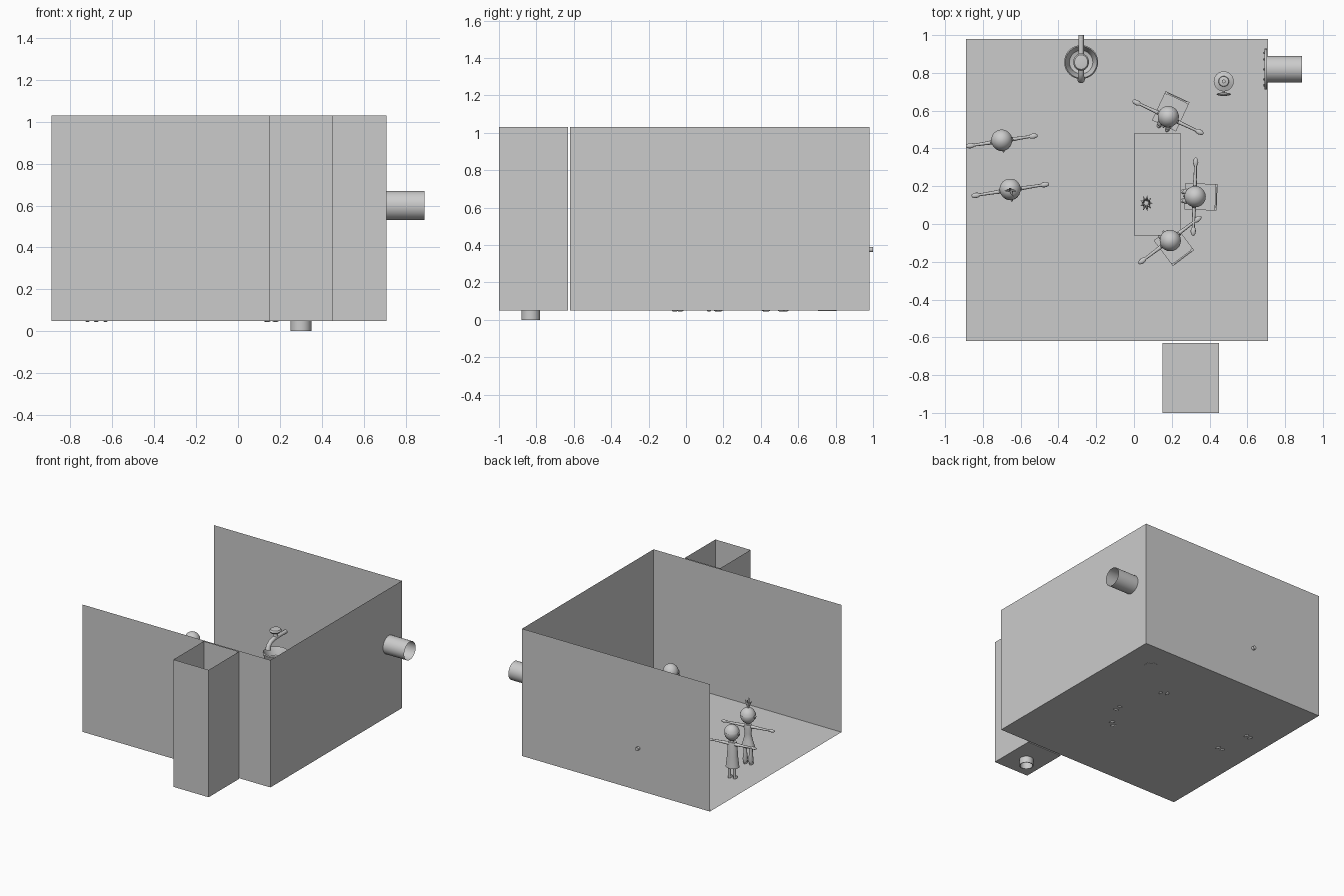
import bpy, bmesh, math
from mathutils import Matrix, Vector

if "Cube" in bpy.data.objects:
    bpy.data.objects.remove(bpy.data.objects["Cube"])

grey = bpy.data.materials.new("plain grey")
grey.diffuse_color = (0.6, 0.6, 0.6, 1)
grey.use_nodes = True
grey.node_tree.nodes["Principled BSDF"].inputs["Base Color"].default_value = grey.diffuse_color
I = Matrix.Identity(4)


def place(x, y, deg=0, z=0):
    return Matrix.Translation((x, y, z)) @ Matrix.Rotation(math.radians(deg), 4, 'Z')


def finish(name, bm, M=I, smooth=True, fix=True):
    if fix:
        bmesh.ops.recalc_face_normals(bm, faces=bm.faces)
    bm.transform(M)
    me = bpy.data.meshes.new(name)
    bm.to_mesh(me)
    bm.free()
    me.materials.append(grey)
    ob = bpy.data.objects.new(name, me)
    bpy.context.collection.objects.link(ob)
    if smooth:
        bpy.ops.object.select_all(action='DESELECT')
        ob.select_set(True)
        bpy.context.view_layer.objects.active = ob
        bpy.ops.object.shade_smooth_by_angle(angle=math.radians(40))
    return ob


def box(name, lo, hi, M=I, skip=()):
    """Box between two corners; faces whose outward direction is in skip are left out."""
    lo, hi = Vector(lo), Vector(hi)
    bm = bmesh.new()
    bmesh.ops.create_cube(bm, size=1)
    bm.normal_update()
    gone = [f for f in bm.faces if any(f.normal.dot(Vector(s)) > 0.9 for s in skip)]
    bmesh.ops.delete(bm, geom=gone, context='FACES_ONLY')
    for v in bm.verts:
        v.co = Vector([(a + b) / 2 + c * (b - a) for a, b, c in zip(lo, hi, v.co)])
    return finish(name, bm, M, False, not skip)


def ball(name, c, r, M=I, seg=16):
    bm = bmesh.new()
    bmesh.ops.create_uvsphere(bm, u_segments=seg, v_segments=seg // 2 + 2, radius=1)
    return finish(name, bm, M @ Matrix.Translation(c) @ Matrix.Diagonal((*r, 1)))


def lathe(name, prof, M=I, seg=24, sx=1, sy=1):
    """Turn (radius, height) points around z."""
    bm = bmesh.new()
    rings = [[bm.verts.new((r * sx * math.cos(2 * math.pi * i / seg),
                            r * sy * math.sin(2 * math.pi * i / seg), z))
              for i in range(seg)] for r, z in prof]
    for a, b in zip(rings, rings[1:]):
        for i in range(seg):
            bm.faces.new((a[i], a[(i + 1) % seg], b[(i + 1) % seg], b[i]))
    bmesh.ops.remove_doubles(bm, verts=bm.verts, dist=1e-5)
    return finish(name, bm, M)


def sweep(name, pts, radii, M=I, seg=10):
    """Round tube through points, capped at both ends."""
    pts = [Vector(p) for p in pts]
    bm = bmesh.new()
    rings = []
    for i, p in enumerate(pts):
        t = pts[min(i + 1, len(pts) - 1)] - pts[max(i - 1, 0)]
        q = t.to_track_quat('Z', 'Y')
        rings.append([bm.verts.new(p + q @ Vector((radii[i] * math.cos(a), radii[i] * math.sin(a), 0)))
                      for a in [2 * math.pi * k / seg for k in range(seg)]])
    for a, b in zip(rings, rings[1:]):
        for i in range(seg):
            bm.faces.new((a[i], a[(i + 1) % seg], b[(i + 1) % seg], b[i]))
    bm.faces.new(rings[0][::-1])
    bm.faces.new(rings[-1])
    return finish(name, bm, M)


# room shell: open top and open left side, sheet walls
box("room_shell", (-0.89, -0.62, 0.05), (0.71, 0.98, 1.03), skip=((0, 0, 1), (-1, 0, 0)))
# shaft on the front with its drain
box("front_shaft", (0.15, -1.0, 0.05), (0.45, -0.63, 1.03), skip=((0, 0, 1),))
lathe("shaft_drain", [(0.044, 0.0), (0.05, 0.0), (0.05, 0.055), (0.044, 0.055), (0.044, 0.0)],
      place(0.30, -0.83), 32)

# duct through the right wall, with bolted flange inside
to_x = Matrix.Translation((0.71, 0.82, 0.6)) @ Matrix.Rotation(math.pi / 2, 4, 'Y')
lathe("wall_duct", [(0.07, -0.015), (0.07, 0.18)], to_x, 32)
lathe("duct_flange", [(0.07, -0.018), (0.108, -0.018), (0.108, -0.006), (0.07, -0.006), (0.07, -0.018)],
      to_x, 32)
for k in range(10):
    a = 2 * math.pi * k / 10
    ball("flange_bolt", (0.09 * math.cos(a), 0.09 * math.sin(a), -0.02), (0.007,) * 3, to_x, 8)

# wash basin with tap
B = place(-0.28, 0.857)
lathe("basin", [(0, 0.05), (0.06, 0.05), (0.05, 0.07), (0.035, 0.12), (0.045, 0.16), (0.075, 0.20),
                (0.086, 0.25), (0.09, 0.262), (0.084, 0.268), (0.075, 0.25), (0.062, 0.21), (0, 0.19)], B, 32)
sweep("tap_pipe", [(0, 0.143, 0.375), (0, 0.04, 0.375), (0, -0.02, 0.375), (0, -0.06, 0.365),
                   (0, -0.085, 0.345), (0, -0.092, 0.315)], [0.014, 0.014, 0.016, 0.016, 0.017, 0.02], B, 16)
lathe("tap_stem", [(0, 0.375), (0.018, 0.375), (0.012, 0.42), (0, 0.42)], B, 16)
lathe("tap_handle", [(0, 0.415), (0.035, 0.418), (0.042, 0.43), (0.035, 0.442), (0, 0.446)], B, 20, 1, 1.1)

# table
box("table_top", (0, -0.06, 0.205), (0.25, 0.48, 0.22))
for x in (0.01, 0.22):
    for y in (-0.05, 0.45):
        box("table_leg", (x, y, 0.05), (x + 0.02, y + 0.02, 0.205))

# spiky plant on the table
P = place(0.065, 0.11)
lathe("plant_body", [(0, 0.22), (0.016, 0.22), (0.022, 0.24), (0.014, 0.262), (0, 0.268)], P, 12)
for k in range(9):
    a = 2 * math.pi * k / 9
    c, s = math.cos(a), math.sin(a)
    sweep("plant_leaf", [(0.008 * c, 0.008 * s, 0.25), (0.02 * c, 0.026 * s, 0.272),
                         (0.032 * c, 0.042 * s, 0.262)], [0.005, 0.005, 0.001], P, 6)

# round stand in the back corner
S = place(0.475, 0.755)
lathe("stand", [(0, 0.048), (0.05, 0.048), (0.048, 0.06), (0.015, 0.07), (0.012, 0.26), (0.05, 0.28),
                (0.053, 0.30), (0.028, 0.31), (0.026, 0.325), (0.01, 0.328), (0.01, 0.34), (0, 0.34)], S)
sweep("stand_arm", [(0, -0.03, 0.28), (0, -0.065, 0.27)], [0.007, 0.007], S)
ball("stand_plate", (0, -0.068, 0.27), (0.038, 0.009, 0.03), S)


def arms_and_head(M, head_z, arm_z, span, r=0.054):
    ball("head", (0, 0, head_z), (r, r, r * 1.08), M, 20)
    ball("nose", (0, -r, head_z - 0.005), (0.006, 0.008, 0.006), M, 8)
    lathe("neck", [(0.014, arm_z - 0.01), (0.013, head_z - r * 0.8)], M, 12)
    for s in (-1, 1):
        ball("ear", (s * r, 0, head_z), (0.008, 0.012, 0.015), M, 8)
        sweep("arm", [(s * 0.02, 0, arm_z), (s * 0.09, 0, arm_z), (s * (span - 0.035), 0, arm_z)],
              [0.013, 0.009, 0.007], M)
        ball("hand", (s * (span - 0.024), 0, arm_z), (0.025, 0.014, 0.009), M, 12)


def hair_cap(M, z, r=0.057):
    lathe("hair", [(r * math.cos(math.radians(a)), z + r * 1.08 * math.sin(math.radians(a)))
                   for a in (10, 25, 40, 55, 70, 82, 90)], M @ Matrix.Translation((0, 0.004, 0)), 20)


def leg(M, x, pts, radii, toe):
    sweep("leg", [(x, y, z) for y, z in pts], radii, M)
    ball("shoe", (x, toe, 0.055), (0.013, 0.024, 0.012), M, 12)


# standing figure in a straight smock
A = place(-0.70, 0.44, 8.7)
arms_and_head(A, 0.402, 0.315, 0.192)
hair_cap(A, 0.402)
lathe("smock", [(0, 0.335), (0.03, 0.33), (0.036, 0.30), (0.04, 0.22), (0.05, 0.136), (0, 0.136)],
      A @ Matrix.Translation((0, -0.008, 0)), 16, 1, 0.8)
for x in (-0.02, 0.02):
    leg(A, x, [(0, 0.15), (0, 0.055)], [0.011, 0.01], -0.012)

# standing figure with skirt and top tuft
F = place(-0.655, 0.18, 8.8)
arms_and_head(F, 0.422, 0.34, 0.208)
hair_cap(F, 0.422)
lathe("skirt_dress", [(0, 0.36), (0.026, 0.355), (0.032, 0.33), (0.024, 0.285), (0.034, 0.24),
                      (0.05, 0.185), (0, 0.185)], F, 16, 1, 0.8)
for x in (-0.022, 0.022):
    leg(F, x, [(0, 0.20), (0, 0.13), (0, 0.085), (0, 0.055)], [0.012, 0.014, 0.019, 0.012], -0.008)
for dx, dy in ((-0.03, 0.0), (0.0, 0.01), (0.03, -0.01), (0.01, -0.035)):
    sweep("hair_tuft", [(0, 0, 0.475), (dx * 0.4, dy * 0.4, 0.515), (dx, dy, 0.55 - abs(dx) * 0.5)],
          [0.006, 0.008, 0.001], F, 6)


def chair(M):
    box("chair_seat", (-0.07, -0.05, 0.165), (0.07, 0.12, 0.18), M)
    for x in (-0.07, 0.056):
        box("chair_front_leg", (x, -0.05, 0.05), (x + 0.014, -0.036, 0.165), M)
        box("chair_back_post", (x, 0.106, 0.05), (x + 0.014, 0.12, 0.36), M)
    for z in (0.23, 0.28, 0.33):
        box("chair_back_rail", (-0.058, 0.109, z), (0.058, 0.117, z + 0.025), M)


def sitter(x, y, deg):
    M = place(x, y, deg)
    chair(M)
    arms_and_head(M, 0.428, 0.335, 0.207)
    hair_cap(M, 0.428)
    lathe("torso", [(0, 0.36), (0.028, 0.352), (0.036, 0.32), (0.036, 0.25), (0.044, 0.182), (0, 0.18)],
          M, 16, 1, 0.8)
    for s in (-0.024, 0.024):
        leg(M, s, [(0.01, 0.195), (-0.035, 0.195), (-0.05, 0.18), (-0.05, 0.055)],
            [0.016, 0.015, 0.014, 0.01], -0.05)


# three seated figures around the table
sitter(0.18, 0.565, -25)
sitter(0.32, 0.145, -92)
sitter(0.19, -0.085, -143)
